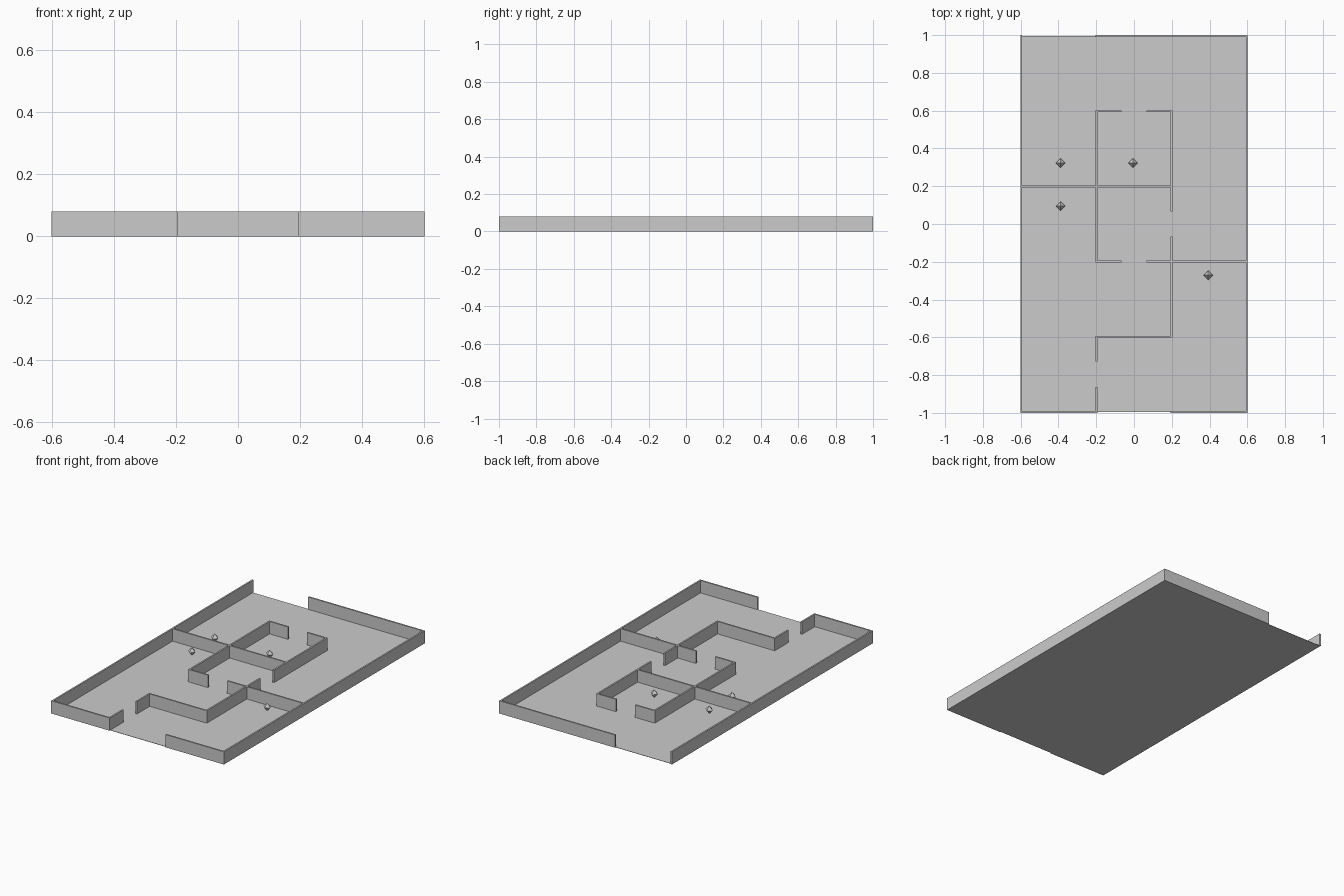
import bpy, bmesh

if "Cube" in bpy.data.objects:
    bpy.data.objects.remove(bpy.data.objects["Cube"])

P = 0.398      # cell pitch
T = 0.01       # wall thickness
H = 0.08       # wall height
D = 0.067      # half door width
FLOOR = 0.002


def make(name, bm):
    bmesh.ops.recalc_face_normals(bm, faces=bm.faces)
    mesh = bpy.data.meshes.new(name)
    bm.to_mesh(mesh)
    bm.free()
    obj = bpy.data.objects.new(name, mesh)
    bpy.context.collection.objects.link(obj)
    return obj


def box(name, x0, x1, y0, y1, z0, z1):
    bm = bmesh.new()
    bmesh.ops.create_cube(bm, size=1)
    for v in bm.verts:
        v.co = ((x0 + x1) / 2 + v.co.x * (x1 - x0),
                (y0 + y1) / 2 + v.co.y * (y1 - y0),
                (z0 + z1) / 2 + v.co.z * (z1 - z0))
    return make(name, bm)


def wall_x(name, y, x0, x1):
    box(name, x0 - T / 2, x1 + T / 2, y - T / 2, y + T / 2, 0, H)


def wall_y(name, x, y0, y1):
    box(name, x - T / 2, x + T / 2, y0 - T / 2, y1 + T / 2, 0, H)


# Grid lines of the 3 x 5 cell layout
a, b = P / 2, 1.5 * P
c, e = 1.5 * P, 2.5 * P
d = D + T / 2   # door-side ends, less the end extension

# Floor
box("floor", -b, b, -e, e, 0, FLOOR)

# Outer walls, open at the front middle and back left
for side in (-1, 1):
    wall_y("outer_side_wall", side * b, -e, e)
wall_x("outer_front_left_wall", -e, -b, -a)
wall_x("outer_front_right_wall", -e, a, b)
wall_x("outer_back_wall", e, -a, b)

# Inner cross walls
wall_x("inner_wall", a, -b, a)
wall_x("inner_wall", -a, d, b)
wall_x("inner_wall", -c, -a, a)
for y in (c, -a):
    wall_x("door_side_wall", y, -a, -d)
wall_x("door_side_wall", c, d, a)

# Inner lengthwise walls
wall_y("inner_wall", -a, -a, c)
wall_y("inner_wall", a, d, c)
wall_y("inner_wall", a, -c, -d)
wall_y("door_side_wall", -a, -2 * P + d, -c)
wall_y("door_side_wall", -a, -e, -2 * P - d)

# Floating octahedral gems
R = 0.025
for gx, gy in ((-0.388, 0.323), (-0.005, 0.323), (-0.388, 0.095), (0.393, -0.271)):
    bm = bmesh.new()
    ring = [bm.verts.new(p) for p in ((R, 0, 0), (0, R, 0), (-R, 0, 0), (0, -R, 0))]
    for z in (R, -R):
        tip = bm.verts.new((0, 0, z))
        for i in range(4):
            bm.faces.new((ring[i], ring[(i + 1) % 4], tip))
    make("gem", bm).location = (gx, gy, 0.03)
